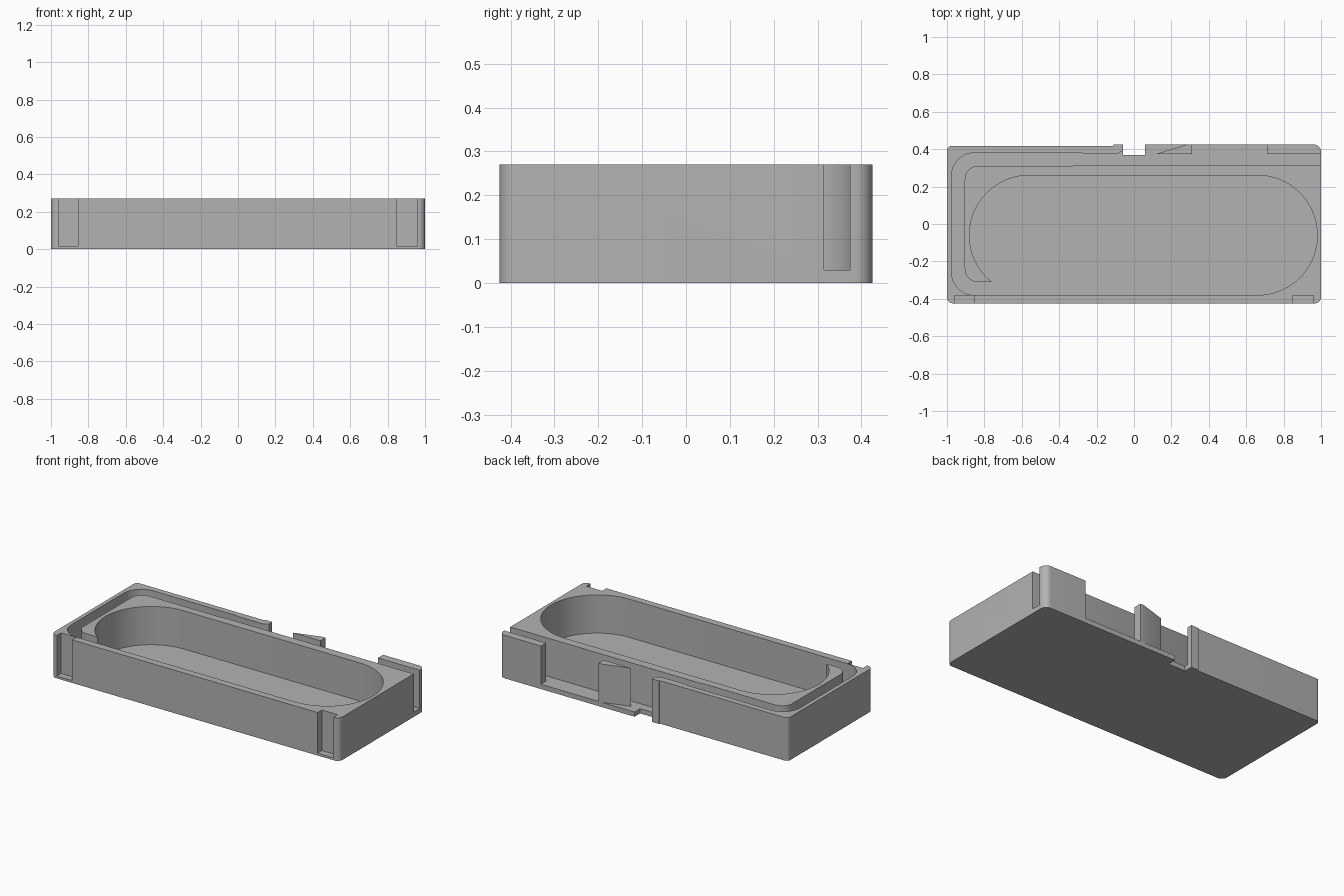
import bpy, bmesh
from math import cos, sin, radians

cube = bpy.data.objects.get("Cube")
if cube:
    bpy.data.objects.remove(cube, do_unlink=True)

grey = bpy.data.materials.new("matte grey")
grey.use_nodes = True
colour = (0.45, 0.45, 0.45, 1)
grey.diffuse_color = colour
grey.node_tree.nodes["Principled BSDF"].inputs["Base Color"].default_value = colour

HEIGHT, FLOOR, ABOVE = 0.27, 0.03, 0.4


def arc(cx, cy, r, start, end, steps=10):
    angles = [radians(start + (end - start) * i / steps) for i in range(steps + 1)]
    return [(cx + r * cos(a), cy + r * sin(a)) for a in angles]


def extrude(name, outline, z0, z1):
    bm = bmesh.new()
    base = bm.faces.new([bm.verts.new((x, y, z0)) for x, y in outline])
    top = bmesh.ops.extrude_face_region(bm, geom=[base])["geom"]
    verts = [v for v in top if isinstance(v, bmesh.types.BMVert)]
    bmesh.ops.translate(bm, verts=verts, vec=(0, 0, z1 - z0))
    bmesh.ops.recalc_face_normals(bm, faces=bm.faces)
    mesh = bpy.data.meshes.new(name)
    bm.to_mesh(mesh)
    bm.free()
    mesh.materials.append(grey)
    obj = bpy.data.objects.new(name, mesh)
    bpy.context.collection.objects.link(obj)
    return obj


def rect(x0, x1, y0, y1):
    return [(x0, y0), (x1, y0), (x1, y1), (x0, y1)]


def select(obj):
    bpy.ops.object.select_all(action='DESELECT')
    obj.select_set(True)
    bpy.context.view_layer.objects.active = obj


# Rounded outer block, with a slightly raised post on the back edge
outline = (arc(-0.965, -0.39, 0.035, 180, 270) + arc(0.965, -0.39, 0.035, 270, 360)
           + arc(0.96, 0.385, 0.04, 0, 90) + [(-0.11, 0.425), (-0.11, 0.418)]
           + arc(-0.975, 0.393, 0.025, 90, 180))
tray = extrude("tray_body", outline, 0, HEIGHT)

# Round-ended pocket joined to the channel that wraps the left end and runs out on the right
pocket = (arc(0.66, -0.06, 0.32, -90, 90, 40)
          + arc(-0.56, -0.06, 0.32, 90, 231.4, 32))
channel_inner = (arc(-0.835, -0.24, 0.07, 270, 180) + arc(-0.835, 0.24, 0.07, 180, 90)
                 + [(-0.33, 0.31), (-0.32, 0.315), (1.1, 0.315)])
channel_outer = ([(1.1, 0.374), (0, 0.374), (-0.06, 0.392), (-0.09, 0.374),
                  (-0.26, 0.374), (-0.28, 0.38)]
                 + arc(-0.855, 0.26, 0.12, 90, 180) + arc(-0.855, -0.26, 0.12, 180, 270))
cutters = [
    extrude("cavity_cutter", pocket + channel_inner + channel_outer, FLOOR, ABOVE),
    extrude("back_opening_cutter", rect(-0.03, 0.71, 0.345, 0.5), FLOOR, ABOVE),
    extrude("through_notch_cutter", rect(-0.06, 0.06, 0.37, 0.5), -0.1, ABOVE),
    extrude("front_left_notch_cutter", rect(0.85, 0.96, -0.5, -0.383), 0.015, ABOVE),
    extrude("front_right_notch_cutter", rect(-0.96, -0.855, -0.5, -0.383), 0.015, ABOVE),
]
select(tray)
for cutter in cutters:
    cutter.hide_render = True
    mod = tray.modifiers.new(cutter.name, 'BOOLEAN')
    mod.operation, mod.solver, mod.object = 'DIFFERENCE', 'EXACT', cutter
    bpy.ops.object.modifier_apply(modifier=mod.name)
    bpy.data.objects.remove(cutter, do_unlink=True)

# Wedge-shaped catch standing on the back ledge
wedge = extrude("catch_wedge", [(0.12, 0.375), (0.31, 0.375), (0.31, 0.425), (0.285, 0.425)],
                FLOOR, HEIGHT)

for obj in (tray, wedge):
    select(obj)
    bpy.ops.object.shade_smooth_by_angle(angle=radians(30))
